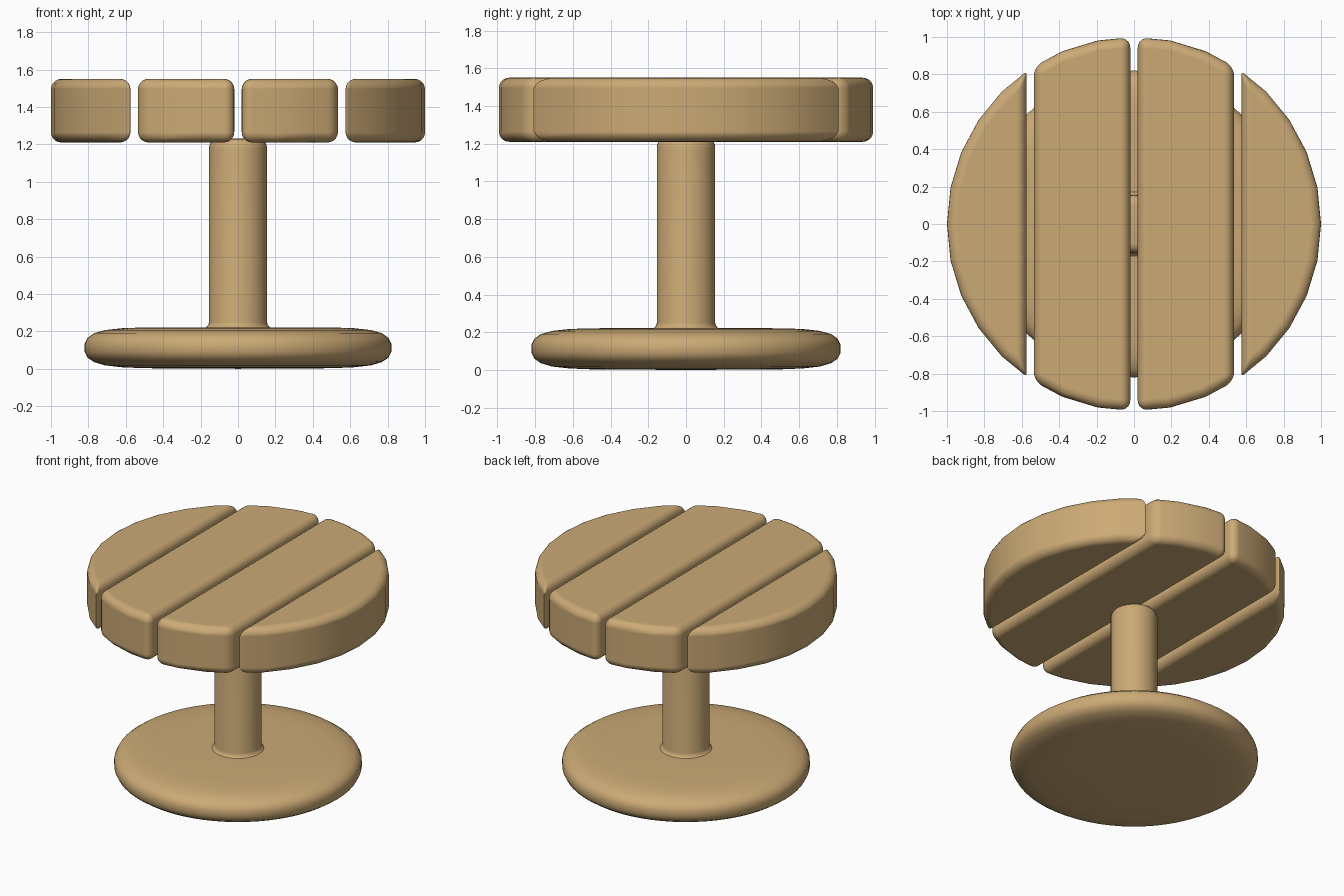
import bpy, bmesh, math
from mathutils import Vector

cube = bpy.data.objects.get("Cube")
if cube:
    bpy.data.objects.remove(cube)

wood = bpy.data.materials.new("tan_wood")
wood.use_nodes = True
tan = (0.60, 0.40, 0.18, 1)
wood.diffuse_color = tan
wood.node_tree.nodes["Principled BSDF"].inputs["Base Color"].default_value = tan


def finish(bm, name):
    bmesh.ops.recalc_face_normals(bm, faces=bm.faces[:])
    for f in bm.faces:
        f.smooth = True
    me = bpy.data.meshes.new(name)
    bm.to_mesh(me)
    bm.free()
    me.materials.append(wood)
    ob = bpy.data.objects.new(name, me)
    bpy.context.collection.objects.link(ob)
    return ob


def lathe(name, profile, steps):
    """Spin a (radius, height) profile around the z axis."""
    bm = bmesh.new()
    verts = [bm.verts.new((r, 0, z)) for r, z in profile]
    edges = [bm.edges.new(pair) for pair in zip(verts, verts[1:])]
    bmesh.ops.spin(bm, geom=verts + edges, axis=(0, 0, 1), cent=(0, 0, 0),
                   angle=math.tau, steps=steps)
    bmesh.ops.remove_doubles(bm, verts=bm.verts[:], dist=0.0005)
    return finish(bm, name)


def plank(name, x0, x1, tip_weight):
    """Slice of a 32-sided disc between two x positions, with rounded edges."""
    bm = bmesh.new()
    bmesh.ops.create_circle(bm, cap_ends=True, radius=1, segments=32)
    top = bmesh.ops.extrude_face_region(bm, geom=bm.faces[:])["geom"]
    for v in bm.verts:
        v.co.z = 1.21
    for v in top:
        if isinstance(v, bmesh.types.BMVert):
            v.co.z = 1.55
    for x, side in ((x0, -1), (x1, 1)):
        if abs(x) >= 1:
            continue
        cut = bmesh.ops.bisect_plane(
            bm, geom=bm.verts[:] + bm.edges[:] + bm.faces[:],
            plane_co=(x, 0, 0), plane_no=(side, 0, 0), clear_outer=True)
        rim = [e for e in cut["geom_cut"] if isinstance(e, bmesh.types.BMEdge)]
        bmesh.ops.contextual_create(bm, geom=rim)
    bmesh.ops.recalc_face_normals(bm, faces=bm.faces[:])
    weight = bm.edges.layers.float.new("bevel_weight_edge")
    for e in bm.edges:
        if e.calc_face_angle(0) > math.radians(30):
            upright = abs(e.verts[0].co.z - e.verts[1].co.z) > 0.1
            e[weight] = tip_weight if upright else 1
    ob = finish(bm, name)
    bevel = ob.modifiers.new("rounded_edges", "BEVEL")
    bevel.limit_method = "WEIGHT"
    bevel.width = 0.055
    bevel.segments = 5
    bevel.harden_normals = True


# Tabletop planks
for side, s in (("left", 1), ("right", -1)):
    plank(side + "_inner_plank", *sorted((s * 0.02, s * 0.535)), 1)
    plank(side + "_outer_plank", *sorted((s * 0.575, s * 1.0)), 0.3)

# Round foot with a soft rim
lathe("base_disc", [
    (0, 0.0), (0.5, 0.003), (0.62, 0.008), (0.71, 0.018), (0.77, 0.036),
    (0.805, 0.06), (0.82, 0.09), (0.82, 0.135), (0.805, 0.165), (0.77, 0.19),
    (0.71, 0.207), (0.62, 0.217), (0.5, 0.221), (0, 0.222)], 64)

# Post with a flared foot and rounded top
cap = [(0.105 + 0.05 * math.cos(a), 1.18 + 0.05 * math.sin(a))
       for a in (math.radians(d) for d in range(0, 91, 18))]
lathe("post", [(0.18, 0.215), (0.166, 0.226), (0.158, 0.236), (0.155, 0.25)]
      + cap + [(0, 1.23)], 40)
